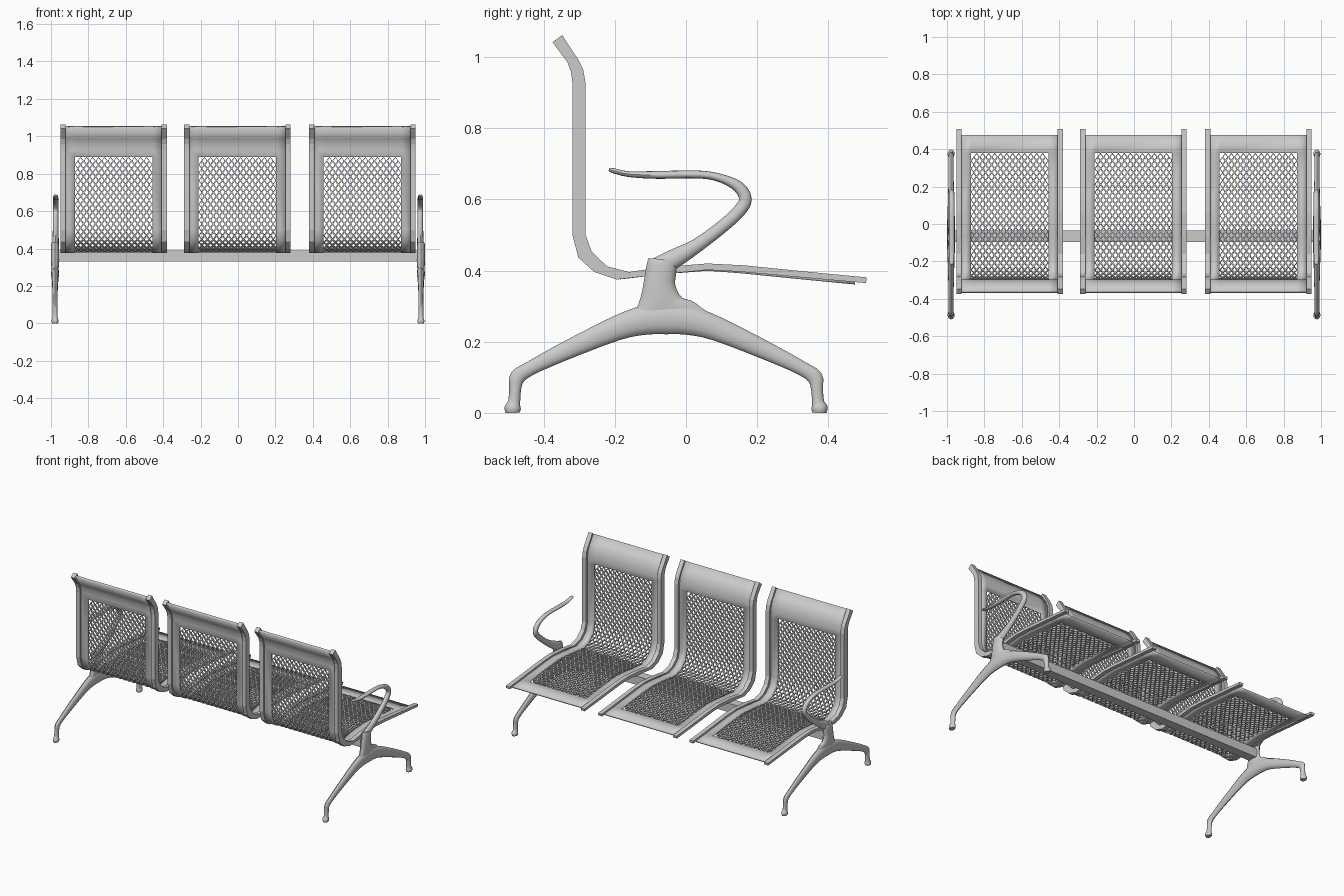
import bpy, bmesh, math
from mathutils import Vector

if "Cube" in bpy.data.objects:
    bpy.data.objects.remove(bpy.data.objects["Cube"])

SEAT_X = (-0.665, -0.003, 0.665)


def finish(name, bm, smooth=None):
    me = bpy.data.meshes.new(name)
    bmesh.ops.recalc_face_normals(bm, faces=bm.faces)
    bm.to_mesh(me)
    bm.free()
    ob = bpy.data.objects.new(name, me)
    bpy.context.collection.objects.link(ob)
    if smooth:
        bpy.ops.object.select_all(action='DESELECT')
        ob.select_set(True)
        bpy.context.view_layer.objects.active = ob
        bpy.ops.object.shade_smooth_by_angle(angle=math.radians(smooth))
    return ob


def loft(name, rings, smooth=None):
    bm = bmesh.new()
    vs = [[bm.verts.new(p) for p in r] for r in rings]
    n = len(vs[0])
    for a, b in zip(vs, vs[1:]):
        for i in range(n):
            bm.faces.new((a[i], a[(i + 1) % n], b[(i + 1) % n], b[i]))
    bm.faces.new(vs[0])
    bm.faces.new(vs[-1])
    return finish(name, bm, smooth)


def spline(pts, steps=3):
    pts = [Vector(p) for p in pts]
    ext = [2 * pts[0] - pts[1]] + pts + [2 * pts[-1] - pts[-2]]
    out = []
    for p0, p1, p2, p3 in zip(ext, ext[1:], ext[2:], ext[3:]):
        for k in range(steps):
            t = k / steps
            out.append(0.5 * (2 * p1 + (p2 - p0) * t + (2 * p0 - 5 * p1 + 4 * p2 - p3) * t * t
                              + (3 * p1 - p0 - 3 * p2 + p3) * t ** 3))
    return out + [pts[-1]]


def tube(name, x, pts, sides=12):
    """Sweep an ellipse along points (y, z, half width, half thickness in x)."""
    s = spline(pts)
    rings = []
    for i, p in enumerate(s):
        d = s[min(i + 1, len(s) - 1)] - s[max(i - 1, 0)]
        d = Vector((d[0], d[1])).normalized()
        ring = []
        for k in range(sides):
            a = 2 * math.pi * k / sides
            w, t = p[2] * math.cos(a), p[3] * math.sin(a)
            ring.append((x + t, p[0] - d.y * w, p[1] + d.x * w))
        rings.append(ring)
    return loft(name, rings, 40)


def copies(ob, name):
    ob.location.x = SEAT_X[0]
    for i, x in enumerate(SEAT_X[1:], 2):
        c = ob.copy()
        c.name = f"{name}_{i}"
        c.location.x = x
        bpy.context.collection.objects.link(c)


# Seat side profile: outer y, z, inner y, z, panel depth between them
PROFILE = [(-.375, 1.042, -.348, 1.062, .45), (-.333, .985, -.303, .993, .45),
           (-.323, .958, -.289, .965, .45),
           (-.319, .925, -.282, .925, .45), (-.319, .89, -.282, .89, .45),
           (-.319, .50, -.282, .50, .45), (-.303, .437, -.265, .453, .4),
           (-.258, .396, -.222, .412, .35), (-.195, .375, -.160, .396, .3),
           (-.07, .389, -.065, .410, .3), (.06, .402, .06, .420, .2),
           (.15, .397, .16, .415, .1), (.38, .376, .38, .393, 0),
           (.506, .365, .508, .381, 0)]
HOLE = (4, 12)

# Side rails
for side, label in ((-1, "left"), (1, "right")):
    xa, xb = side * 0.285, side * 0.257
    rail = loft(f"seat_rail_{label}",
                [[(xa, a, b), (xb, a, b), (xb, c, d), (xa, c, d)] for a, b, c, d, t in PROFILE])
    copies(rail, f"seat_rail_{label}")

# Panel frame with an opening for the mesh
path = [Vector((0, a + (c - a) * t, b + (d - b) * t)) for a, b, c, d, t in PROFILE]
path[-1] = Vector((0, 0.475, 0.367))
bm = bmesh.new()
cols = (-0.26, -0.2075, 0.2075, 0.26)
grid = [[bm.verts.new((x, p.y, p.z)) for x in cols] for p in path]
for j in range(len(path) - 1):
    for i in range(3):
        if i == 1 and HOLE[0] <= j < HOLE[1]:
            continue
        bm.faces.new((grid[j][i], grid[j][i + 1], grid[j + 1][i + 1], grid[j + 1][i]))
panel = finish("seat_panel", bm, 35)
m = panel.modifiers.new("thickness", 'SOLIDIFY')
m.thickness, m.offset = 0.012, 0
copies(panel, "seat_panel")

# Expanded metal mesh: a lattice of diamonds with open centres
hole = path[HOLE[0]:HOLE[1] + 1]
lens = [(b - a).length for a, b in zip(hole, hole[1:])]
total = sum(lens)


def along(s):
    for a, b, l in zip(hole, hole[1:], lens):
        if s <= l + 1e-6:
            return a.lerp(b, s / l)
        s -= l
    return hole[-1]


NU = 26
NV = 2 * round(total / 0.042)
bm = bmesh.new()
lat = {}
for j in range(NV + 1):
    p = along(total * j / NV)
    for i in range(NU + 1):
        if (i + j) % 2 == 0:
            lat[i, j] = bm.verts.new((-0.2085 + 0.417 * i / NU, p.y, p.z))
cells = [bm.faces.new((lat[i - 1, j], lat[i, j - 1], lat[i + 1, j], lat[i, j + 1]))
         for j in range(1, NV) for i in range(1, NU) if (i + j) % 2]
bmesh.ops.recalc_face_normals(bm, faces=bm.faces)
bmesh.ops.inset_individual(bm, faces=cells, thickness=0.0035, use_even_offset=True)
bmesh.ops.delete(bm, geom=cells, context='FACES')
mesh = finish("seat_mesh", bm)
m = mesh.modifiers.new("thickness", 'SOLIDIFY')
m.thickness, m.offset = 0.009, 0
copies(mesh, "seat_mesh")

# Cross beam
loft("cross_beam", [[(x, -.095, .33), (x, -.036, .33), (x, -.036, .388), (x, -.095, .388)]
                    for x in (-0.97, 0.97)])

# End frames: legs with feet, column, armrest
half = [(-.487, 0, .020, .016), (-.487, .014, .023, .019), (-.483, .032, .017, .014),
        (-.480, .07, .017, .013), (-.474, .10, .022, .013), (-.44, .124, .020, .013),
        (-.35, .169, .025, .014), (-.2, .236, .034, .018), (-.12, .260, .041, .021)]
legs = half + [(-.056, .266, .045, .022)] + [(-.112 - y, z, w, t) for y, z, w, t in reversed(half)]
column = [(-.062, .262, .13, .014), (-.066, .287, .098, .018), (-.072, .315, .062, .021),
          (-.075, .36, .045, .022), (-.070, .40, .043, .022), (-.068, .42, .041, .021),
          (-.067, .432, .038, .018)]
arm = [(-.084, .405, .030, .018), (-.032, .434, .027, .018), (.03, .470, .020, .016),
       (.10, .522, .018, .015), (.15, .568, .018, .015), (.167, .602, .018, .015),
       (.147, .636, .016, .015), (.10, .659, .012, .015), (.04, .670, .011, .015),
       (-.08, .669, .011, .015), (-.16, .671, .008, .014), (-.205, .681, .007, .012),
       (-.217, .684, .004, .007)]
for side, label in ((-1, "left"), (1, "right")):
    tube(f"legs_{label}", side * 0.978, legs)
    tube(f"column_{label}", side * 0.978, column, 16)
    tube(f"armrest_{label}", side * 0.975, arm)
